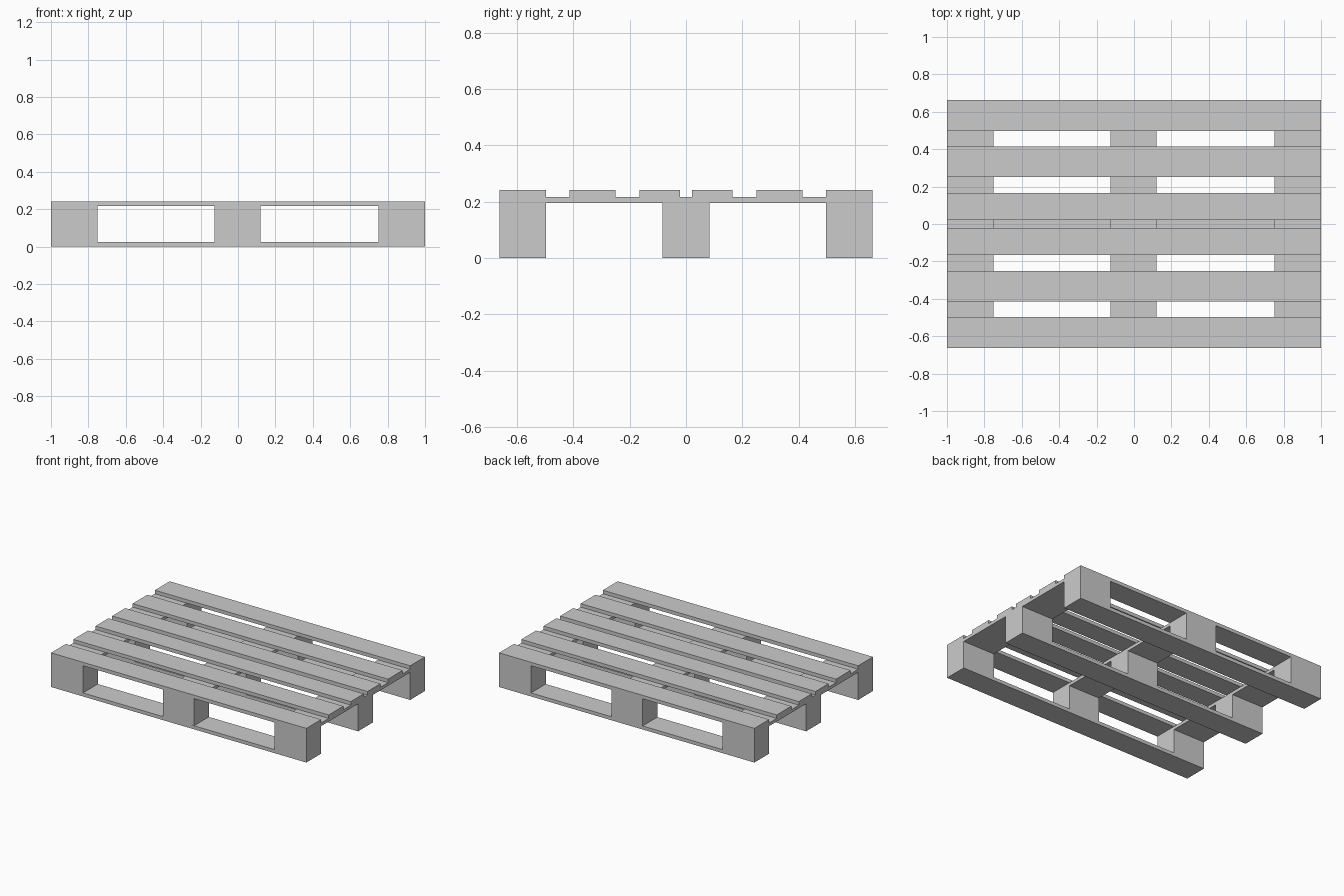
import bpy
import bmesh
from mathutils import Matrix, Vector

cube = bpy.data.objects.get("Cube")
if cube:
    bpy.data.objects.remove(cube, do_unlink=True)

# One grey material for the whole pallet
grey = bpy.data.materials.new("plain_grey")
grey.use_nodes = True
colour = (0.6, 0.6, 0.6, 1)
grey.diffuse_color = colour
grey.node_tree.nodes["Principled BSDF"].inputs["Base Color"].default_value = colour


def box(name, xs, ys, zs):
    """Flat-sided box between the given x, y and z limits."""
    low, high = (Vector(c) for c in zip(xs, ys, zs))
    bm = bmesh.new()
    place = Matrix.Translation((low + high) / 2) @ Matrix.Diagonal((*(high - low), 1))
    bmesh.ops.create_cube(bm, size=1, matrix=place)
    mesh = bpy.data.meshes.new(name)
    bm.to_mesh(mesh)
    bm.free()
    mesh.materials.append(grey)
    obj = bpy.data.objects.new(name, mesh)
    bpy.context.collection.objects.link(obj)
    return obj


# Layer heights, from the ground up
SKID, BLOCK, CROSS, DECK = 0.025, 0.195, 0.217, 0.242
HALF = 0.663
columns = {"right": (-1, -0.75), "middle": (-0.125, 0.12), "left": (0.75, 1)}
rows = {"front": (-HALF, -0.498), "centre": (-0.084, 0.084), "back": (0.498, HALF)}

# Bottom skids with three spacer blocks on each
for row, ys in rows.items():
    box(f"{row}_skid", (-1, 1), ys, (0, SKID))
    for column, xs in columns.items():
        box(f"{row}_{column}_block", xs, ys, (SKID, BLOCK))

# Cross boards tying the rows together
for column, xs in columns.items():
    box(f"{column}_cross_board", xs, (-HALF, HALF), (BLOCK, CROSS))

# Deck boards, mirrored front to back
for name, (inner, outer) in {"outer": (0.498, HALF), "mid": (0.25, 0.414),
                             "inner": (0.021, 0.166)}.items():
    box(f"back_{name}_deck_board", (-1, 1), (inner, outer), (CROSS, DECK))
    box(f"front_{name}_deck_board", (-1, 1), (-outer, -inner), (CROSS, DECK))
